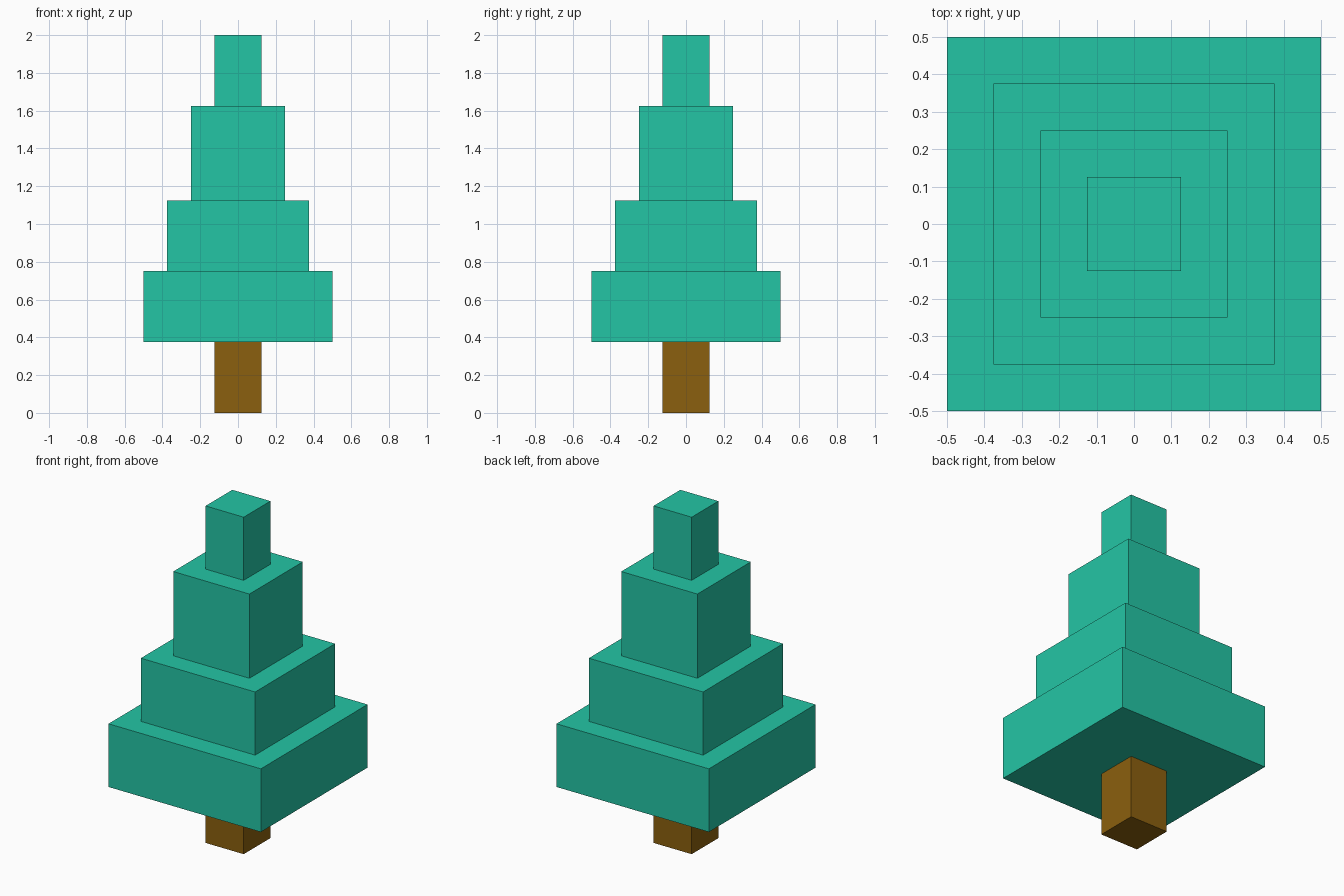
import bpy

if "Cube" in bpy.data.objects:
    bpy.data.objects.remove(bpy.data.objects["Cube"])


def material(name, color):
    m = bpy.data.materials.new(name)
    m.diffuse_color = (*color, 1.0)
    m.use_nodes = True
    m.node_tree.nodes["Principled BSDF"].inputs["Base Color"].default_value = m.diffuse_color
    return m


def block(name, width, bottom, top, mat):
    bpy.ops.mesh.primitive_cube_add(size=1, location=(0, 0, (bottom + top) / 2))
    ob = bpy.context.object
    ob.name = name
    ob.scale = (width, width, top - bottom)
    bpy.ops.object.transform_apply(location=False, rotation=False, scale=True)
    ob.data.materials.append(mat)


green = material("foliage_green", (0.0176, 0.558, 0.376))
brown = material("trunk_brown", (0.258, 0.117, 0.0044))

# Trunk
block("trunk", 0.25, 0.0, 0.375, brown)

# Foliage tiers, narrowing towards the top
heights = [0.375, 0.75, 1.125, 1.625, 2.0]
names = ["bottom", "lower", "upper", "top"]
for i, name in enumerate(names):
    block("foliage_" + name, 1.0 - 0.25 * i, heights[i], heights[i + 1], green)
